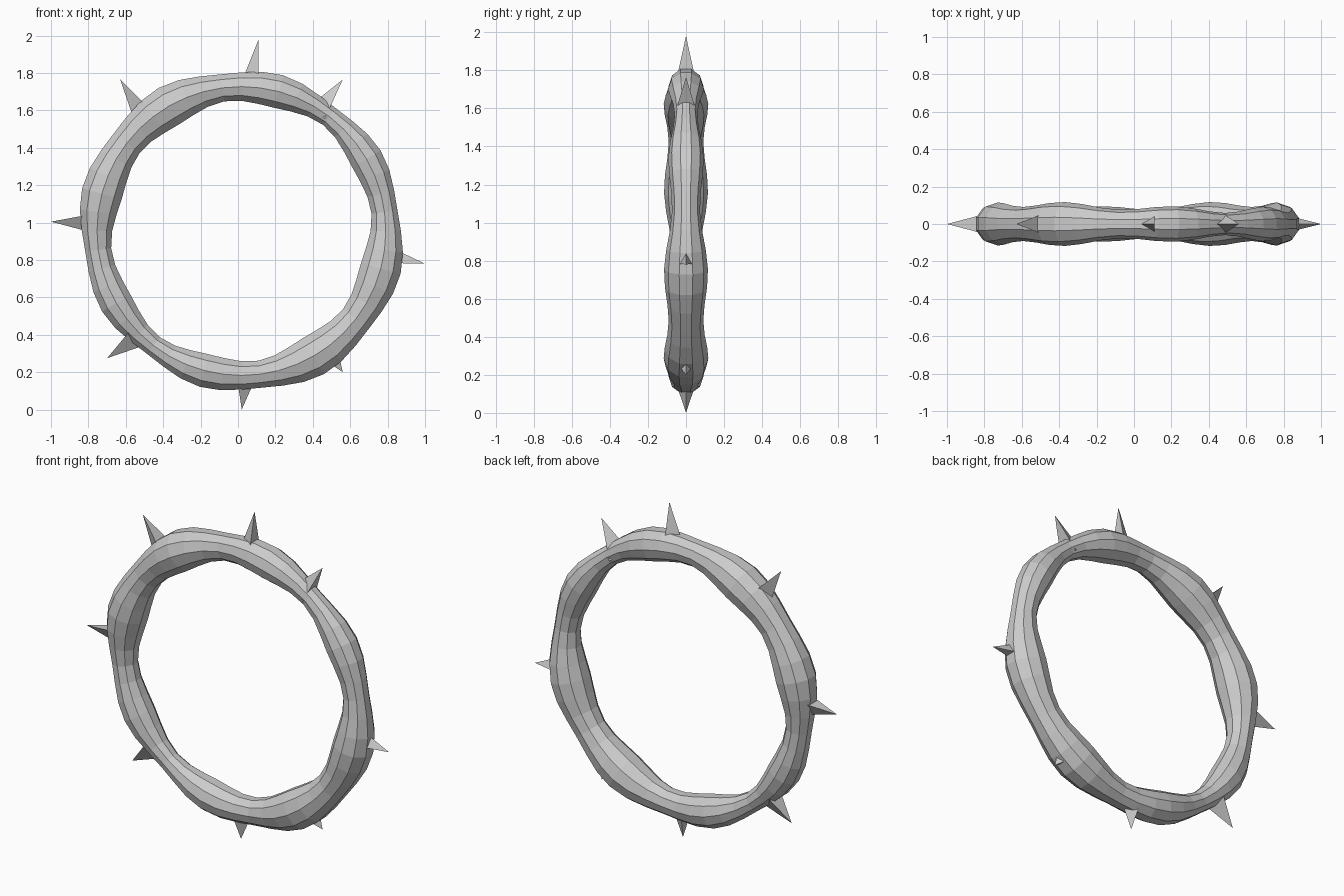
import bpy, bmesh
from math import sin, cos, pi, radians
from mathutils import Vector, Matrix

cube = bpy.data.objects.get("Cube")
if cube:
    bpy.data.objects.remove(cube, do_unlink=True)

grey = bpy.data.materials.new("pale grey")
grey.use_nodes = True
grey.diffuse_color = (0.6, 0.6, 0.6, 1)
grey.node_tree.nodes["Principled BSDF"].inputs["Base Color"].default_value = (0.6, 0.6, 0.6, 1)


def add_object(name, bm):
    bmesh.ops.recalc_face_normals(bm, faces=bm.faces)
    mesh = bpy.data.meshes.new(name)
    bm.to_mesh(mesh)
    bm.free()
    mesh.materials.append(grey)
    obj = bpy.data.objects.new(name, mesh)
    bpy.context.collection.objects.link(obj)
    return obj


# Knobbly ring: a faceted tube swept round a circle, swelling and thinning
CENTRE = Vector((0.018, 0, 0.955))
RING_RADIUS = 0.772
SEGMENTS, SIDES = 48, 10


def tube_radius(a):
    knobs = 0.015 * cos(8 * (a - radians(75)))
    swell = 0.016 * cos(2 * (a - radians(140)))
    return 0.09 + knobs + swell


bm = bmesh.new()
loops = []
for i in range(SEGMENTS):
    a = 2 * pi * i / SEGMENTS
    outward = Vector((cos(a), 0, sin(a)))
    r = tube_radius(a)
    loop = []
    for j in range(SIDES):
        b = 2 * pi * (j + 0.5) / SIDES
        offset = outward * (RING_RADIUS + r * cos(b)) + Vector((0, r * sin(b), 0))
        loop.append(bm.verts.new(CENTRE + offset))
    loops.append(loop)
for i in range(SEGMENTS):
    here, ahead = loops[i], loops[(i + 1) % SEGMENTS]
    for j in range(SIDES):
        k = (j + 1) % SIDES
        bm.faces.new((here[j], here[k], ahead[k], ahead[j]))
add_object("ring", bm)


# Three-sided thorns, their bases sunk into the ring
def add_thorn(name, base, tip, radius, sink=0.4):
    base, tip = Vector((base[0], 0, base[1])), Vector((tip[0], 0, tip[1]))
    foot = base + (base - tip) * sink
    axis = (tip - foot).normalized()
    side = Vector((-axis.z, 0, axis.x))
    bm = bmesh.new()
    rim = []
    for j in range(3):
        b = 2 * pi * j / 3
        across = side * cos(b) + Vector((0, sin(b), 0))
        rim.append(bm.verts.new(foot + across * radius * (1 + sink)))
    point = bm.verts.new(tip)
    bm.faces.new(rim)
    for j in range(3):
        bm.faces.new((rim[j], rim[(j + 1) % 3], point))
    add_object(name, bm)


add_thorn("thorn_top", (0.088, 1.81), (0.11, 1.98), 0.044, 0.2)
add_thorn("thorn_upper_left", (0.47, 1.63), (0.56, 1.765), 0.052)
add_thorn("thorn_left", (0.88, 0.80), (1.0, 0.78), 0.035)
add_thorn("thorn_lower_left", (0.53, 0.235), (0.56, 0.2), 0.025)
add_thorn("thorn_bottom", (0.025, 0.11), (0.02, 0.0), 0.043)
add_thorn("thorn_lower_right", (-0.585, 0.37), (-0.7, 0.275), 0.056)
add_thorn("thorn_right", (-0.85, 1.01), (-1.0, 1.005), 0.045)
add_thorn("thorn_upper_right", (-0.545, 1.65), (-0.63, 1.765), 0.045)
